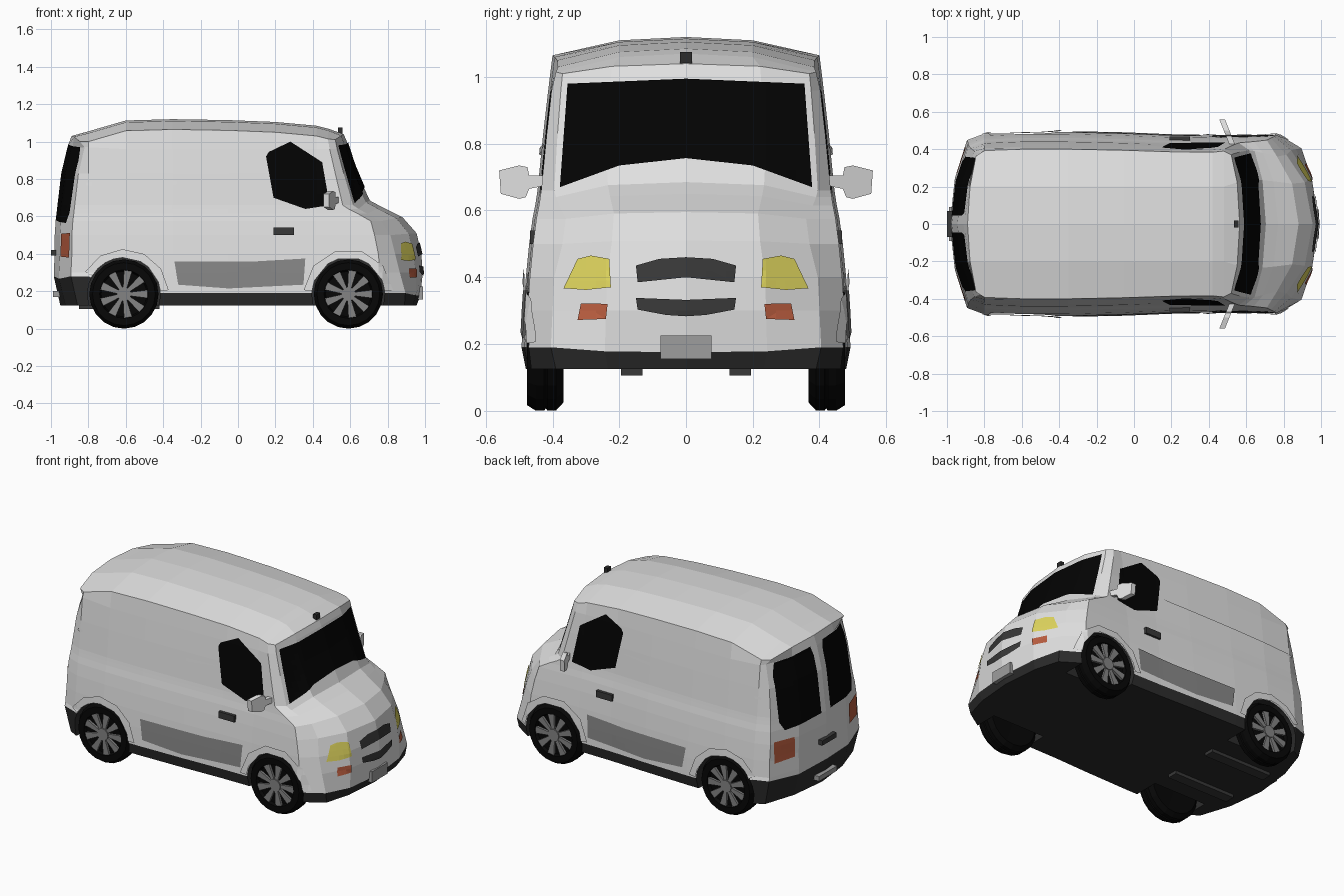
import bpy, bmesh
from math import cos, sin, pi, radians
from mathutils import Vector, Matrix
from mathutils.bvhtree import BVHTree

cube = bpy.data.objects.get("Cube")
if cube:
    bpy.data.objects.remove(cube, do_unlink=True)


def material(name, r, g, b):
    m = bpy.data.materials.new(name)
    m.use_nodes = True
    m.diffuse_color = (r, g, b, 1)
    m.node_tree.nodes["Principled BSDF"].inputs["Base Color"].default_value = (r, g, b, 1)
    return m


WHITE = material("white paint", .75, .75, .75)
TRIM = material("dark trim", .025, .025, .025)
GLASS = material("black glass", .001, .001, .001)
RUBBER = material("tyre rubber", .002, .002, .002)
GREY = material("grey panel", .24, .24, .24)
PLATE = material("light grey plate", .34, .34, .34)
ALLOY = material("wheel alloy", .23, .23, .23)
GRILLE = material("grille grey", .04, .04, .04)
YELLOW = material("headlight yellow", .73, .66, .11)
ORANGE = material("lamp orange", .49, .11, .05)


def make(name, bm, *mats):
    bmesh.ops.recalc_face_normals(bm, faces=bm.faces)
    me = bpy.data.meshes.new(name)
    bm.to_mesh(me)
    bm.free()
    for m in mats:
        me.materials.append(m)
    ob = bpy.data.objects.new(name, me)
    bpy.context.collection.objects.link(ob)
    return ob


def box(name, lo, hi, mat):
    lo, hi = Vector(lo), Vector(hi)
    bm = bmesh.new()
    bmesh.ops.create_cube(bm, size=1, matrix=Matrix.Translation((lo + hi) / 2)
                          @ Matrix.Diagonal((*(hi - lo), 1)))
    return make(name, bm, mat)


# Body shell: each level is a half outline from rear centre round to front centre
# z, half width, rear x, side end x, corner x, corner y, front x, front rise, rear rise
levels = [
    (.125, .48, -.95, .77, .89, .39, .955, 0, 0),
    (.19, .493, -.985, .77, .895, .405, .975, -.015, .09),
    (.30, .487, -.985, .76, .865, .40, .988, 0, 0),
    (.40, .48, -.98, .75, .84, .395, .98, 0, 0),
    (.50, .47, -.98, .73, .815, .37, .955, .01, 0),
    (.575, .46, -.975, .71, .765, .36, .88, .02, 0),
    (.615, .452, -.97, .64, .69, .38, .77, .035, 0),
    (.64, .448, -.967, .59, .645, .39, .705, .045, 0),
    (.66, .445, -.965, .56, .615, .395, .675, .09, 0),
    (.83, .428, -.945, .52, .565, .385, .62, .05, 0),
    (.96, .413, -.912, .49, .53, .375, .58, .045, .01),
    (1.0, .40, -.89, .48, .52, .37, .565, .04, .03),
]
stations = [(-.8, .98, 0), (-.6, 1, .058), (-.35, 1, .065), (-.05, .985, .06),
            (.2, .965, .05), (.42, .96, .03)]  # x, width factor, roof arch


def outline(lv):
    z, w, xr, xg, xc, yc, xf, rise, back = lv
    arch = 1 if z >= 1 else 0
    curl = .045 if arch else .092
    pts = [(xr, 0, z + back), (xr + curl * .3, .5 * w, z + back * .85),
           (xr + curl, .91 * w, z + back * (1 - arch))]
    for x, f, a in stations:
        low_back = back if x < -.7 and not arch else 0
        pts.append((x, w * f, z + a * arch + low_back))
    pts += [(xg, w * .975, z + .015 * arch), (xc, yc, z + .01 * arch),
            (xf - .3 * (xf - xc), .6 * yc, z + rise * .8), (xf, 0, z + rise)]
    return pts


bm = bmesh.new()
rows = [[bm.verts.new(p) for p in outline(lv)] for lv in levels]
for k, (a, b) in enumerate(zip(rows, rows[1:])):
    for i in range(len(a) - 1):
        f = bm.faces.new((a[i], a[i + 1], b[i + 1], b[i]))
        f.material_index = 1 if k == 0 else 0
# Crowned roof in two strips per half
rim = rows[-1]
edge = rim[2:-2]
mid, centre = [rim[1]], [rim[0]]
for v in edge[1:-1]:
    mid.append(bm.verts.new((v.co.x, .2, v.co.z + .045)))
    centre.append(bm.verts.new((v.co.x, 0, v.co.z + .055)))
mid.append(rim[-2])
centre.append(rim[-1])
for a, b in ((edge, mid), (mid, centre)):
    for i in range(len(a) - 1):
        bm.faces.new((a[i], a[i + 1], b[i + 1], b[i]))
bmesh.ops.mirror(bm, geom=bm.verts[:] + bm.edges[:] + bm.faces[:], axis='Y', merge_dist=.0005)
bmesh.ops.remove_doubles(bm, verts=bm.verts, dist=.0005)
floor = bmesh.ops.holes_fill(bm, edges=[e for e in bm.edges if e.is_boundary])
for f in floor["faces"]:
    f.material_index = 1
bmesh.ops.recalc_face_normals(bm, faces=bm.faces)
shell = BVHTree.FromBMesh(bm)
body = make("body_shell", bm, WHITE, TRIM)

# Wheel wells cut from the body
axles = {"rear": -.61, "front": .59}
WHEEL_Z = .185
for side in (-1, 1):
    for x in axles.values():
        bm = bmesh.new()
        bmesh.ops.create_cone(bm, cap_ends=True, segments=24, radius1=.195, radius2=.195, depth=.4,
                              matrix=Matrix.Translation((x, side * .52, WHEEL_Z))
                              @ Matrix.Rotation(pi / 2, 4, 'X'))
        for f in bm.faces:
            f.material_index = 1
        cutter = make("well_cutter", bm, WHITE, TRIM)
        cutter.hide_render = True
        mod = body.modifiers.new("well", 'BOOLEAN')
        mod.operation, mod.solver, mod.object = 'DIFFERENCE', 'EXACT', cutter
        bpy.context.view_layer.objects.active = body
        bpy.ops.object.modifier_apply(modifier=mod.name)
        bpy.data.objects.remove(cutter, do_unlink=True)


def plate(name, pts, axis, sign, mat, lift=.006):
    """Thin panel laid on the body: axis 0 faces front or back, axis 1 faces a side."""
    bm = bmesh.new()
    u = 1 - axis
    verts = []
    for p, z in pts:
        co = Vector((0, 0, z))
        co[u] = p
        verts.append(bm.verts.new(co))
    bmesh.ops.triangulate(bm, faces=[bm.faces.new(verts)])
    for k in (u, 2):
        normal = Vector((0, 0, 0))
        normal[k] = 1
        for n in range(-32, 40):
            bmesh.ops.bisect_plane(bm, geom=bm.verts[:] + bm.edges[:] + bm.faces[:],
                                   plane_co=normal * n * .03, plane_no=normal)
    out = Vector((0, 0, 0))
    out[axis] = sign
    for v in bm.verts:
        hit = shell.ray_cast(v.co + out * 2, -out)[0]
        if hit:
            v.co = hit + out * lift
    ob = make(name, bm, mat)
    if sum(p.normal[axis] for p in ob.data.polygons) * sign < 0:
        ob.data.flip_normals()
    return ob


def mirrored(pts):
    return pts + [(-y, z) for y, z in reversed(pts) if y]


# Front: windscreen, grille and number plate
plate("windscreen", mirrored([(0, .757), (.2, .735), (.378, .67), (.355, .98), (0, .995)]), 0, 1, GLASS)
plate("upper_grille", mirrored([(0, .4), (.145, .385), (.15, .435), (.08, .455), (0, .46)]), 0, 1, GRILLE)
plate("lower_grille", mirrored([(0, .283), (.06, .287), (.145, .303), (.15, .338), (0, .332)]),
      0, 1, GRILLE)
box("front_number_plate", (.95, -.077, .155), (.988, .077, .225), PLATE)

# Parts on both sides
headlight = [(.225, .37), (.23, .455), (.285, .465), (.325, .455), (.367, .367), (.3, .362)]
indicator = [(.24, .275), (.325, .272), (.315, .322), (.235, .32)]
rear_window = [(.045, .58), (.33, .565), (.36, .62), (.355, .9), (.33, .97), (.06, .985), (.045, .93)]
tail_lamp = [(.27, .385), (.41, .38), (.41, .512), (.27, .507)]
door_window = [(.15, .92), (.165, .945), (.28, 1.0), (.45, .89), (.49, .66), (.36, .64), (.19, .70)]
skirt = [(-.34, .36), (-.32, .235), (-.05, .215), (.35, .235), (.36, .375), (.1, .36)]
ridge = [(-.82, .765), (-.1, .775), (.15, .8), (-.1, .795), (-.82, .78)]
mirror_head = [(.42, .675), (.47, .665), (.48, .64), (.5, .635), (.555, .65), (.56, .72),
               (.5, .735), (.475, .73), (.47, .705), (.42, .705)]
for side, word in ((-1, "right"), (1, "left")):
    for name, pts, facing, mat in (("headlight", headlight, 1, YELLOW), ("indicator", indicator, 1, ORANGE),
                                   ("rear_window", rear_window, -1, GLASS),
                                   ("tail_lamp", tail_lamp, -1, ORANGE)):
        plate(f"{word}_{name}", [(y * side, z) for y, z in pts], 0, facing, mat)
    plate(word + "_door_window", door_window, 1, side, GLASS)
    plate(word + "_side_skirt", skirt, 1, side, GREY)
    plate(word + "_side_ridge", ridge, 1, side, WHITE)
    lo, hi = sorted((side * .435, side * .467))
    box(word + "_door_handle", (.19, lo, .5), (.3, hi, .54), GRILLE)
    lo, hi = sorted((side * .13, side * .195))
    box(word + "_underbody_rail", (-.85, lo, .105), (-.42, hi, .135), GRILLE)

    # Swept door mirror
    bm = bmesh.new()
    ends = [[bm.verts.new((x - (y - .45) * .4, y * side, z)) for y, z in mirror_head] for x in (.5, .53)]
    for e in ends:
        bm.faces.new(e)
    for i in range(len(mirror_head)):
        j = (i + 1) % len(mirror_head)
        bm.faces.new((ends[0][i], ends[0][j], ends[1][j], ends[1][i]))
    make(word + "_door_mirror", bm, WHITE)

    for end, x in axles.items():
        # Wheel arch lip, stopping above the rear bumper
        last = 150 if end == "rear" else 175
        step = (last - 5) / 5
        outer = [5 + step * k for k in range(6)]
        inner = [last - step / 2 * k for k in range(11)]
        ring = [(x + r * cos(radians(a)), WHEEL_Z + r * sin(radians(a)))
                for r, angles in ((.24, outer), (.195, inner)) for a in angles]
        plate(f"{word}_{end}_arch", ring, 1, side, WHITE, .009)

        # Tyre turned from a profile of radius and y
        profile = [(0, .37), (.16, .367), (.185, .39), (.185, .415), (.178, .42), (.185, .425),
                   (.185, .45), (.168, .477), (.13, .477), (.122, .458), (0, .458)]
        bm = bmesh.new()
        pv = [bm.verts.new((x + r, y * side, WHEEL_Z)) for r, y in profile]
        pe = [bm.edges.new(p) for p in zip(pv, pv[1:])]
        bmesh.ops.spin(bm, geom=pv + pe, cent=(x, 0, WHEEL_Z), axis=(0, 1, 0), angle=2 * pi, steps=20)
        bmesh.ops.remove_doubles(bm, verts=bm.verts, dist=.0005)
        make(f"{word}_{end}_tyre", bm, RUBBER)

        # Alloy hub with tapered spokes
        bm = bmesh.new()
        hub = Matrix.Translation((x, side * .463, WHEEL_Z))
        bmesh.ops.create_cone(bm, cap_ends=True, segments=12, radius1=.038, radius2=.038, depth=.03,
                              matrix=hub @ Matrix.Rotation(pi / 2, 4, 'X'))
        for k in range(9):
            spoke = bmesh.ops.create_cube(bm, size=1)["verts"]
            for v in spoke:
                width = .044 if v.co.x > 0 else .02
                v.co = Vector((.079 + v.co.x * .096, v.co.y * .018, v.co.z * width))
            bmesh.ops.transform(bm, verts=spoke, matrix=hub @ Matrix.Rotation(k * 2 * pi / 9, 4, 'Y'))
        make(f"{word}_{end}_hub", bm, ALLOY)

# Rear handle, rear step and roof aerial
box("rear_door_handle", (-1.0, -.07, .39), (-.96, .07, .42), GRILLE)
box("rear_step", (-.99, -.09, .17), (-.94, .09, .2), PLATE)
box("roof_aerial", (.535, -.018, 1.03), (.56, .018, 1.075), TRIM)
